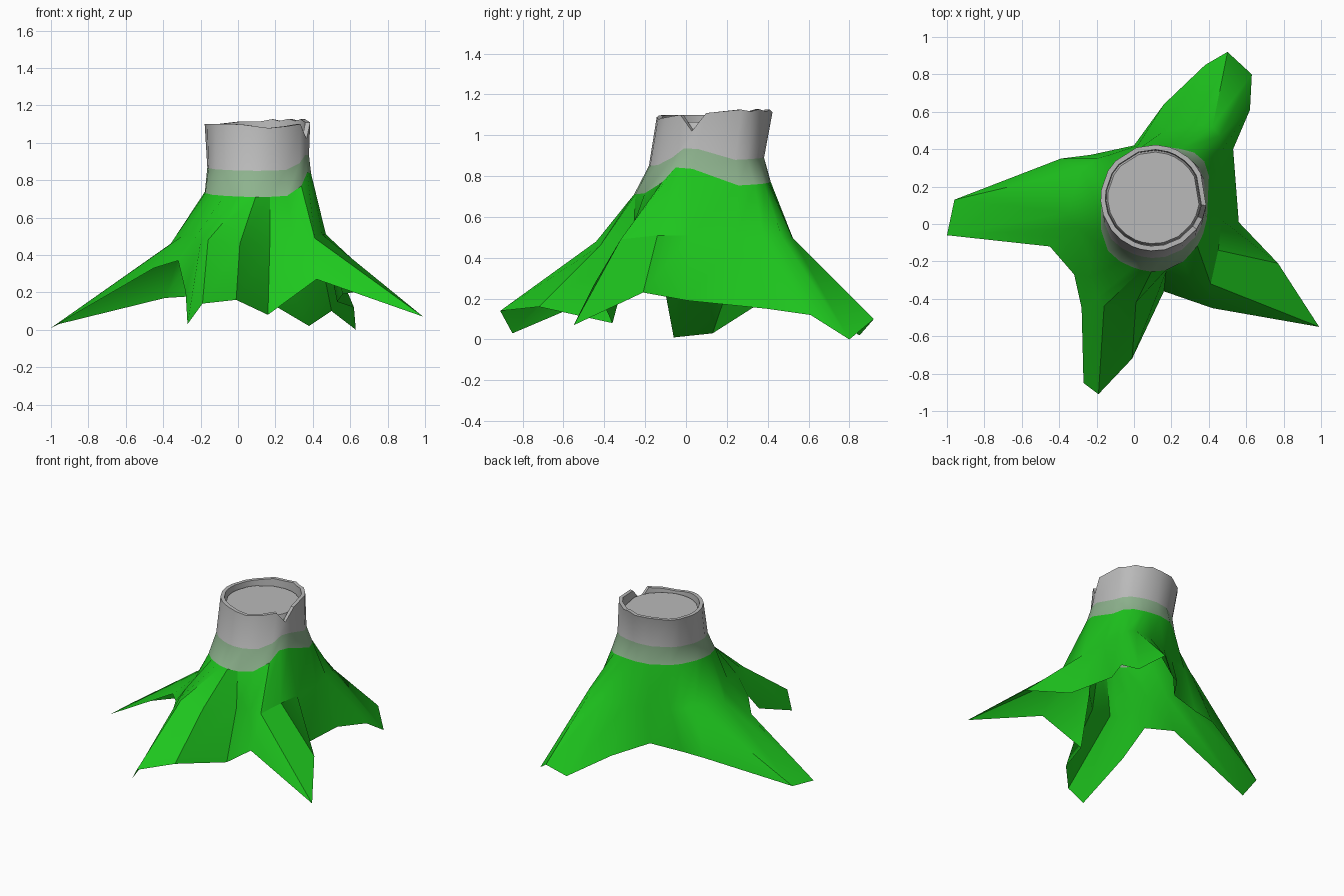
import bpy
import bmesh
from math import atan2, cos, sin, tau, exp, radians
from mathutils import Vector

default_cube = bpy.data.objects.get("Cube")
if default_cube:
    bpy.data.objects.remove(default_cube, do_unlink=True)


def make_material(name, colour):
    mat = bpy.data.materials.new(name)
    mat.use_nodes = True
    mat.diffuse_color = (*colour, 1)
    mat.node_tree.nodes["Principled BSDF"].inputs["Base Color"].default_value = (*colour, 1)
    return mat


green = make_material("moss green", (0.013, 0.57, 0.013))
blend = make_material("pale moss", (0.27, 0.45, 0.27))
wood = make_material("grey wood", (0.49, 0.49, 0.49))

# Root columns, counter-clockwise, in hundredths: foot x, y, z, knee x, y, z
COLUMNS = [
    # front left root
    (99, -55, 7, 41, -32, 49), (77, -21, 23, 45, -14, 51), (56, 1, 19, 47, 2, 51),
    # back left root
    (53, 40, 15, 47, 24, 50), (62, 61, 12, 46, 38, 50), (63, 80, 0, 46, 47, 50),
    (50, 92, 10, 42, 52, 50), (38, 85, 2, 30, 53, 48), (16, 64, 15, 15, 49, 47),
    # valley behind, then the right root
    (0, 42, 20, 2, 42, 46), (-23, 37, 18, -13, 37, 47), (-39, 35, 17, -20, 35, 48),
    (-96, 13, 3, -28, 29, 50), (-100, -6, 1, -36, 6, 46), (-45, -12, 33, -30, -2, 50),
    # front root
    (-32, -27, 37, -25, -14, 51), (-28, -45, 20, -23, -28, 49),
    (-27, -85, 3, -20, -40, 47), (-19, -91, 14, -16, -44, 48),
    (-1, -72, 16, 1, -42, 46), (16, -36, 8, 17, -26, 45), (42, -45, 27, 30, -29, 47),
]
COUNT = len(COLUMNS)
NOTCH = 1


def column_angle(i):
    """Mix the true direction of the foot with an even spacing."""
    first = atan2(COLUMNS[0][1] - 10, COLUMNS[0][0] - 10)
    even = first + tau * i / COUNT
    true = atan2(COLUMNS[i][1] - 10, COLUMNS[i][0] - 10)
    while true < first - 0.01:
        true += tau
    return 0.35 * even + 0.65 * true


ANGLES = [column_angle(i) for i in range(COUNT)]


def bump(i, centre, width):
    """Smooth hump around one direction of the trunk."""
    d = (ANGLES[i] - centre + tau / 2) % tau - tau / 2
    return exp(-(d / width) ** 2)


def trunk_ring(centre, rx, ry, height, corner=0):
    """Trunk ring bulging by corner above the back root and half that opposite."""
    ring = []
    for i, a in enumerate(ANGLES):
        r = 1 + corner * (bump(i, radians(40), 0.4) + 0.5 * bump(i, radians(215), 0.4))
        ring.append(Vector((centre[0] + r * rx * cos(a),
                            centre[1] + r * ry * sin(a), height(i))))
    return ring


def rim_height(i):
    """Ragged rim: high at the back left, low at the front, one notch."""
    if i == NOTCH:
        return 1.02
    rise = 0.028 * max(0, cos(ANGLES[i] - radians(50))) * (1 if i % 2 else 0.6)
    return 1.1 + rise - 0.022 * bump(i, radians(-75), 0.4)


def loft(name, rings, materials, band_materials, cap=False):
    """Skin a stack of closed rings with quads, one material per band."""
    bm = bmesh.new()
    loops = [[bm.verts.new(p) for p in ring] for ring in rings]
    for band, (low, high) in enumerate(zip(loops, loops[1:])):
        for i in range(COUNT):
            j = (i + 1) % COUNT
            face = bm.faces.new((low[i], low[j], high[j], high[i]))
            face.material_index = band_materials[band]
    if cap:
        bm.faces.new(loops[-1]).material_index = band_materials[-1]
    mesh = bpy.data.meshes.new(name)
    bm.to_mesh(mesh)
    bm.free()
    for mat in materials:
        mesh.materials.append(mat)
    obj = bpy.data.objects.new(name, mesh)
    bpy.context.collection.objects.link(obj)
    bpy.ops.object.select_all(action="DESELECT")
    obj.select_set(True)
    bpy.context.view_layer.objects.active = obj
    bpy.ops.object.shade_smooth_by_angle(angle=radians(30))


# Rings from the ground up: feet, knees, moss line, pale band, rim
feet = [Vector(c[:3]) / 100 for c in COLUMNS]
knees = [Vector(c[3:]) / 100 for c in COLUMNS]
side = ANGLES[NOTCH] + 0.1
moss_line = trunk_ring((0.11, 0.08), 0.283, 0.335, lambda i: (
    0.74 + 0.03 * sin(ANGLES[i]) + 0.125 * bump(i, side, 0.33)), corner=0.21)
pale_line = trunk_ring((0.11, 0.1), 0.272, 0.282, lambda i: (
    0.87 + 0.02 * sin(ANGLES[i]) + 0.08 * bump(i, side, 0.35)), corner=0.13)
top = (0.105, 0.14)
rim = trunk_ring(top, 0.284, 0.284, rim_height)
lip = trunk_ring(top, 0.258, 0.258, rim_height)
lip_base = trunk_ring(top, 0.253, 0.253, lambda i: 1.01)

# Hollow bark shell with the spreading roots, open underneath
loft("stump_with_roots", [feet, knees, moss_line, pale_line, rim, lip, lip_base],
     [green, blend, wood], [0, 0, 1, 2, 2, 2])

# Cut wood face, slightly sunk inside the bark rim
cut_edge = trunk_ring(top, 0.256, 0.256, lambda i: 1.03)
cut_face = trunk_ring(top, 0.245, 0.245, lambda i: 1.065)
loft("cut_wood_face", [cut_edge, cut_face], [wood], [0], cap=True)
